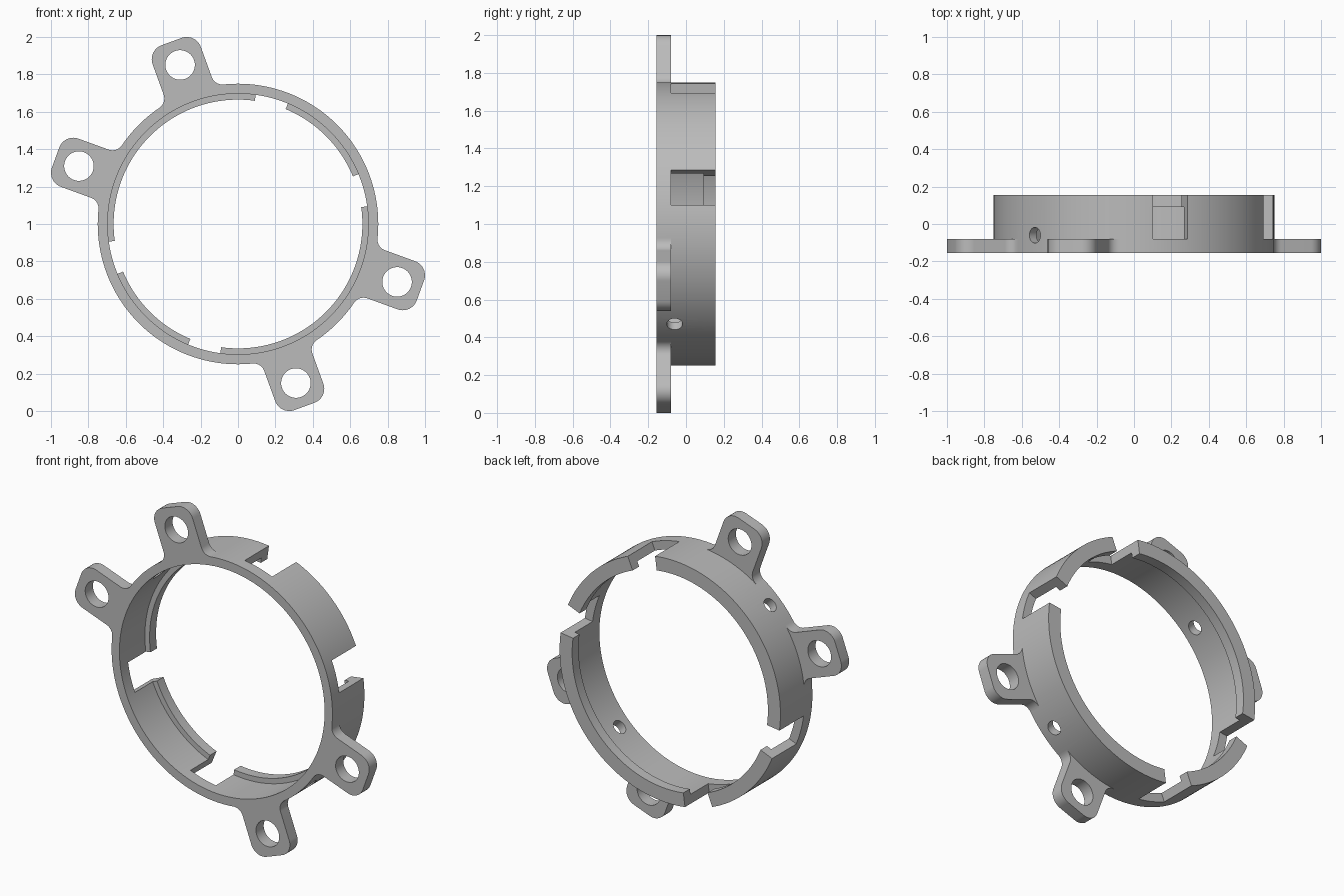
import bpy
import bmesh
from math import radians, sin, cos, pi, sqrt, asin
from mathutils import Matrix

cube = bpy.data.objects.get("Cube")
if cube:
    bpy.data.objects.remove(cube, do_unlink=True)

# Main dimensions
OUTER, BORE, LIP = 0.75, 0.697, 0.665
FRONT, PLATE, LIP_Y, BACK = -0.155, -0.08, 0.092, 0.155
STEPS = 180

grey = bpy.data.materials.new("plain grey")
grey.use_nodes = True
grey.diffuse_color = (0.5, 0.5, 0.5, 1)
grey.node_tree.nodes["Principled BSDF"].inputs["Base Color"].default_value = (0.5, 0.5, 0.5, 1)


def finish(name, bm):
    bmesh.ops.recalc_face_normals(bm, faces=bm.faces[:])
    mesh = bpy.data.meshes.new(name)
    bm.to_mesh(mesh)
    bm.free()
    mesh.materials.append(grey)
    obj = bpy.data.objects.new(name, mesh)
    bpy.context.collection.objects.link(obj)
    return obj


def polar(r, a):
    return r * cos(a), r * sin(a)


def arc(cx, cz, r, a0, a1, n):
    return [(cx + r * cos(a0 + (a1 - a0) * i / n), cz + r * sin(a0 + (a1 - a0) * i / n))
            for i in range(n + 1)]


def prism(name, outline, y0, y1, turn=0.0):
    """Extrude an x-z outline from y0 to y1, turned about the ring axis."""
    bm = bmesh.new()
    c, s = cos(turn), sin(turn)
    loops = [[bm.verts.new((x * c - z * s, y, 1 + x * s + z * c)) for x, z in outline]
             for y in (y0, y1)]
    for loop in loops:
        bm.faces.new(loop)
    n = len(outline)
    for i in range(n):
        j = (i + 1) % n
        bm.faces.new((loops[0][i], loops[0][j], loops[1][j], loops[1][i]))
    return finish(name, bm)


def combine(target, tool, operation):
    """Apply a boolean and discard the tool object."""
    tool.hide_render = True
    mod = target.modifiers.new(operation.lower(), 'BOOLEAN')
    mod.operation, mod.solver, mod.object = operation, 'EXACT', tool
    bpy.context.view_layer.objects.active = target
    bpy.ops.object.modifier_apply(modifier=mod.name)
    bpy.data.objects.remove(tool, do_unlink=True)


# Ring body: stepped profile swept all the way round
profile = [(OUTER, FRONT), (OUTER, BACK), (LIP, BACK), (LIP, LIP_Y), (BORE, LIP_Y), (BORE, FRONT)]
bm = bmesh.new()
rings = []
for i in range(STEPS):
    a = 2 * pi * i / STEPS
    rings.append([bm.verts.new((r * cos(a), y, 1 + r * sin(a))) for r, y in profile])
for i in range(STEPS):
    p, q = rings[i], rings[(i + 1) % STEPS]
    for k in range(len(profile)):
        m = (k + 1) % len(profile)
        bm.faces.new((p[k], p[m], q[m], q[k]))
ring = finish("mounting_ring", bm)

# Notches through the rear wall
for start, end in ((7.8, 22.5), (67.5, 82.2), (187.8, 202.5), (247.5, 262.2)):
    a, b = radians(start), radians(end)
    wedge = [polar(0.5, a), polar(0.95, a), polar(0.95, b), polar(0.5, b)]
    combine(ring, prism("notch_cutter", wedge, PLATE, 0.3), 'DIFFERENCE')

# Arm outline along +x: rounded end and filleted root
HALF, END, CORNER, FILLET = 0.137, 1.038, 0.08, 0.06
fz = HALF + FILLET
fx = sqrt((OUTER + FILLET) ** 2 - fz ** 2)
tangent = asin(fz / (OUTER + FILLET))
side = arc(END - CORNER, HALF - CORNER, CORNER, 0, pi / 2, 10)
side += arc(fx, fz, FILLET, -pi / 2, -pi + tangent, 10)
side.append(polar(0.72, tangent))
arm_outline = side + [(x, -z) for x, z in reversed(side)]
hole_outline = arc(0.905, 0, 0.079, 0, 2 * pi, 48)[:-1]

for angle in (110, 160, 290, 340):
    turn = radians(angle)
    arm = prism("arm", arm_outline, FRONT, PLATE, turn)
    combine(arm, prism("arm_hole_cutter", hole_outline, -0.3, 0.1, turn), 'DIFFERENCE')
    combine(ring, arm, 'UNION')

# Radial screw holes on the diagonal
bm = bmesh.new()
place = Matrix.Translation((0, -0.06, 1)) @ Matrix.Rotation(radians(-45), 4, 'Y')
bmesh.ops.create_cone(bm, cap_ends=True, segments=32, radius1=0.042, radius2=0.042,
                      depth=2, matrix=place)
combine(ring, finish("screw_hole_cutter", bm), 'DIFFERENCE')

# Smooth round walls, keep hard edges
bpy.ops.object.select_all(action='DESELECT')
ring.select_set(True)
bpy.context.view_layer.objects.active = ring
bpy.ops.object.shade_smooth_by_angle(angle=radians(30))
